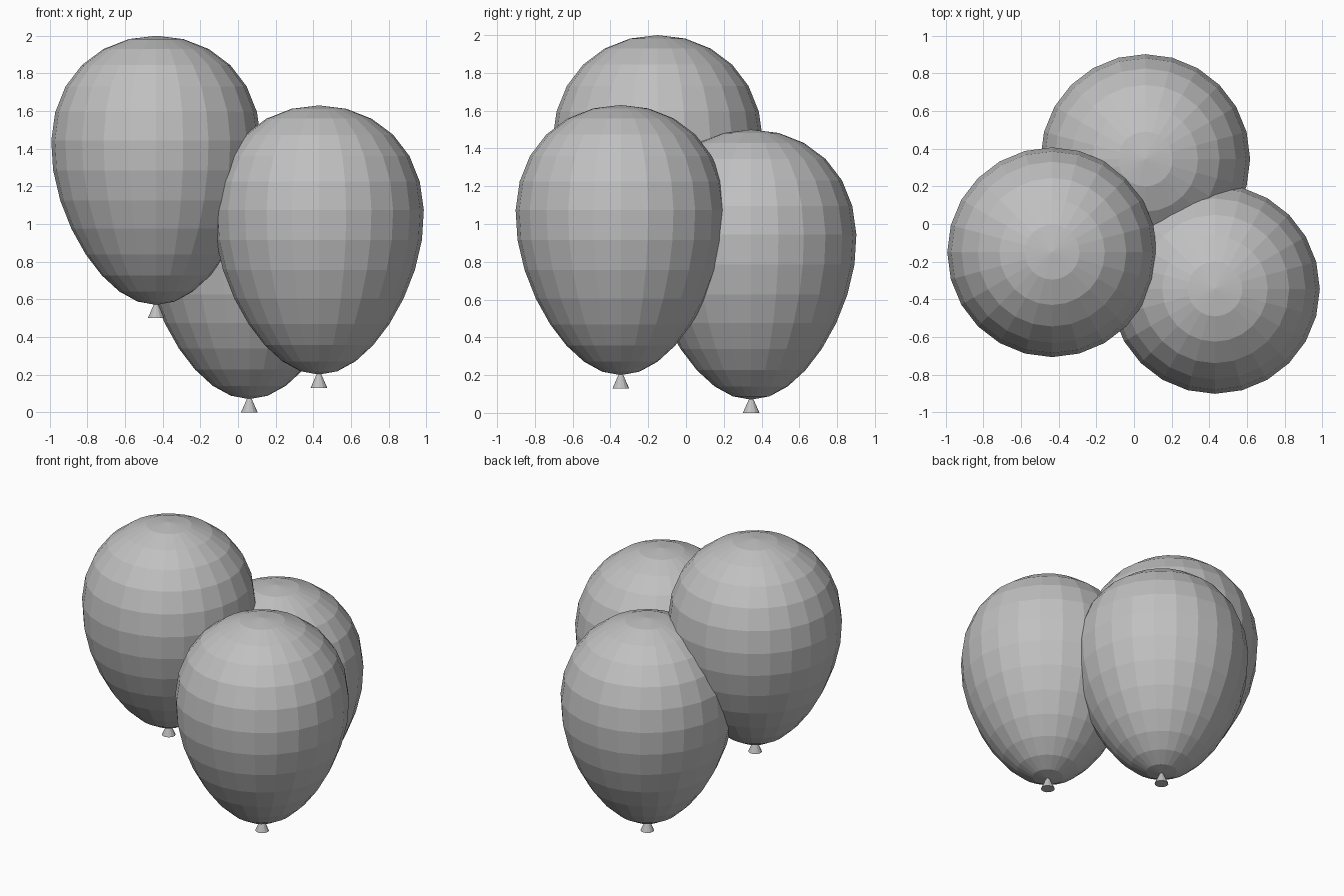
import bpy, bmesh, math
from mathutils import Matrix

if "Cube" in bpy.data.objects:
    bpy.data.objects.remove(bpy.data.objects["Cube"])

grey = bpy.data.materials.new("balloon grey")
grey.diffuse_color = (0.53, 0.53, 0.53, 1)
grey.use_nodes = True
grey.node_tree.nodes["Principled BSDF"].inputs["Base Color"].default_value = grey.diffuse_color

RADIUS, HALF_HEIGHT, TAPER = 0.547, 0.715, 0.2


def finish(name, bm):
    mesh = bpy.data.meshes.new(name)
    bm.to_mesh(mesh)
    bm.free()
    mesh.materials.append(grey)
    obj = bpy.data.objects.new(name, mesh)
    bpy.context.collection.objects.link(obj)
    return obj


def balloon(name, x, y, bottom):
    # Egg-shaped body: a stretched sphere, narrower towards the bottom
    bm = bmesh.new()
    bmesh.ops.create_uvsphere(bm, u_segments=24, v_segments=14, radius=1)
    for v in bm.verts:
        width = RADIUS * (1 + TAPER * v.co.z)
        v.co.x *= width
        v.co.y *= width
        v.co.z *= HALF_HEIGHT
    body = finish(name, bm)
    body.location = (x, y, bottom + HALF_HEIGHT)

    # Small flared knot below the body
    bm = bmesh.new()
    bmesh.ops.create_cone(bm, cap_ends=True, segments=12, radius1=0.044,
                          radius2=0.011, depth=0.075,
                          matrix=Matrix.Translation((0, 0, -0.0325)))
    knot = finish(name + "_knot", bm)
    knot.location = (x, y, bottom)


balloon("left_balloon", -0.435, -0.15, 0.57)
balloon("right_balloon", 0.43, -0.345, 0.20)
balloon("back_balloon", 0.06, 0.345, 0.07)
